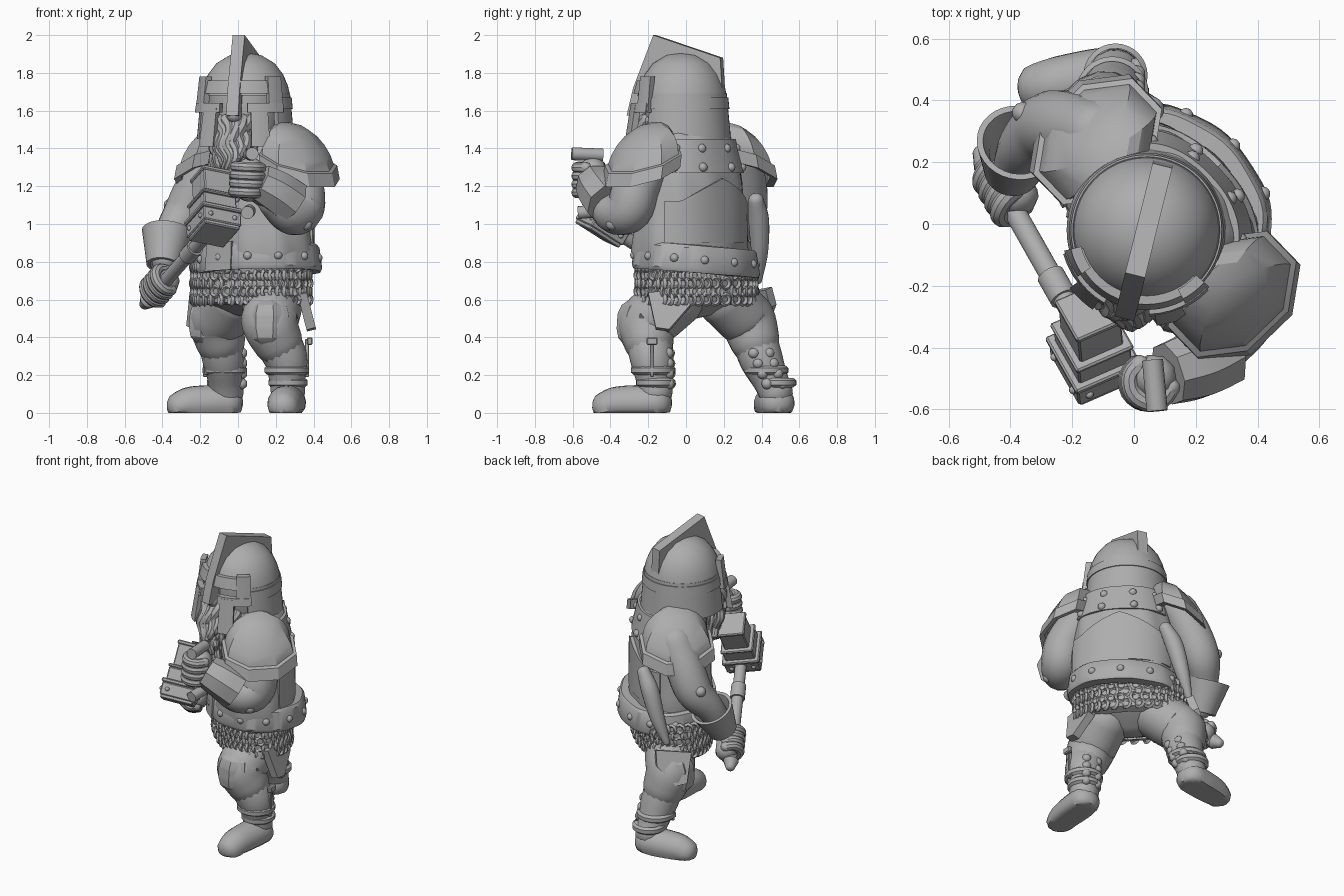
import bpy, bmesh, math
from mathutils import Vector, Matrix

if "Cube" in bpy.data.objects:
    bpy.data.objects.remove(bpy.data.objects["Cube"])
TAU = 2 * math.pi
V = Vector
stone = bpy.data.materials.new("plain grey")
stone.use_nodes = True
GREY = (0.42, 0.42, 0.42, 1)
stone.diffuse_color = GREY
stone.node_tree.nodes["Principled BSDF"].inputs["Base Color"].default_value = GREY


def frame(x, y, z, turn):
    return Matrix.Translation((x, y, z)) @ Matrix.Rotation(math.radians(turn), 4, 'Z')


def finish(name, bm, M=Matrix(), angle=35):
    bmesh.ops.remove_doubles(bm, verts=bm.verts, dist=0.0002)
    bmesh.ops.transform(bm, matrix=M, verts=bm.verts)
    bmesh.ops.recalc_face_normals(bm, faces=bm.faces)
    me = bpy.data.meshes.new(name)
    bm.to_mesh(me)
    bm.free()
    me.materials.append(stone)
    me.shade_smooth()
    me.set_sharp_from_angle(angle=math.radians(angle))
    bpy.context.collection.objects.link(bpy.data.objects.new(name, me))


def bridge(bm, rings, wrap=True):
    n = len(rings[0])
    for a, b in zip(rings, rings[1:]):
        for i in range(n if wrap else n - 1):
            j = (i + 1) % n
            bm.faces.new((a[i], a[j], b[j], b[i]))


def add_tube(bm, pts, seg=16, sub=5, soft=True):
    # Smooth loft through (x, y, z, radius) points, with rounded ends
    p = [V(q) for q in pts]
    p = [2 * p[0] - p[1]] + p + [2 * p[-1] - p[-2]]
    path = []
    for a, b, c, d in zip(p, p[1:], p[2:], p[3:]):
        for k in range(sub):
            t = k / sub
            path.append(0.5 * (2 * b + (c - a) * t + (2 * a - 5 * b + 4 * c - d) * t * t
                               + (3 * b - a - 3 * c + d) * t ** 3))
    path.append(p[-2])
    if soft:
        for end in (0, -1):
            e, nxt = path[end], path[1 if end == 0 else -2]
            out = (e.xyz - nxt.xyz).normalized()
            for ang in (0.5, 0.95, 1.35):
                c = e.xyz + out * e.w * math.sin(ang) * 0.8
                q = V((c.x, c.y, c.z, e.w * math.cos(ang)))
                path.insert(0, q) if end == 0 else path.append(q)
    ref = V((0.31, 0.52, 0.79))
    rings = []
    for i, q in enumerate(path):
        t = (path[min(i + 1, len(path) - 1)].xyz - path[max(i - 1, 0)].xyz).normalized()
        ref = (ref - t * ref.dot(t)).normalized()
        side = t.cross(ref)
        ring = []
        for k in range(seg):
            co = q.xyz + q.w * (ref * math.cos(TAU * k / seg) + side * math.sin(TAU * k / seg))
            co.z = max(co.z, 0)
            ring.append(bm.verts.new(co))
        rings.append(ring)
    bridge(bm, rings)
    bm.faces.new(rings[0])
    bm.faces.new(rings[-1])


def tube(name, *paths, angle=35, **kw):
    bm = bmesh.new()
    for pts in paths:
        add_tube(bm, pts, **kw)
    finish(name, bm, angle=angle)


def oval(depth=1, power=2, ripple=0, tilt=0, peak=0):
    # Cross-section rule: flattened, squared, rippled, tilted or peaked at the back
    def place(r, z, a):
        s, c = math.sin(a), math.cos(a)
        r *= 1 + ripple * math.sin(9 * a + 5 * z)
        if peak and z > 1:
            z += peak * max(0, 1 - abs(a - math.pi) / 0.8)
        return (r * math.copysign(abs(s) ** (2 / power), s),
                -r * depth * math.copysign(abs(c) ** (2 / power), c), z + tilt * math.sin(a + 0.6))
    return place


def lathe(name, prof, M, seg=48, a0=0, a1=360, closed=False, place=oval(), angle=35):
    # Angle 0 faces the front, positive angles turn towards +x
    bm = bmesh.new()
    full = a1 - a0 >= 360
    rings = []
    for i in range(seg if full else seg + 1):
        a = math.radians(a0 + (a1 - a0) * i / seg)
        rings.append([bm.verts.new(place(r, z, a)) for r, z in prof])
    if not full and closed:
        bm.faces.new(rings[0])
        bm.faces.new(rings[-1])
    bridge(bm, rings + [rings[0]] if full else rings, closed)
    finish(name, bm, M, angle)


def shell(r0, z0, r1, z1, t=0.03):
    return [(r0, z0), (r1, z1), (r1 - t, z1), (r0 - t, z0)]


def prism(name, outline, thick, M):
    bm = bmesh.new()
    ends = [[bm.verts.new((s * thick / 2, y, z)) for y, z in outline] for s in (-1, 1)]
    bridge(bm, ends)
    for end in ends:
        bm.faces.new(end)
    finish(name, bm, M, 20)


def box(name, size, M, bevel=0.006):
    bm = bmesh.new()
    bmesh.ops.create_cube(bm, size=1, matrix=Matrix.Diagonal((*size, 1)))
    bmesh.ops.bevel(bm, geom=bm.edges[:], offset=bevel, segments=1, affect='EDGES')
    finish(name, bm, M, 20)


def blobs(name, spots, r):
    bm = bmesh.new()
    for s in spots:
        bmesh.ops.create_icosphere(bm, subdivisions=2, radius=r, matrix=Matrix.Translation(s))
    finish(name, bm)


body = frame(0.1, 0.02, 0, -46)
trunk = frame(0.11, 0.05, 0, -46)
waist = frame(0.07, 0.055, 0, -46)
head = frame(0.04, -0.02, 0, -14)

# Torso with soft cloth folds, back plates and rivets
chest = oval(0.77, 2.2)
lathe("torso", [(0, 0.72), (0.3, 0.74), (0.335, 0.86), (0.32, 0.95), (0.315, 1.1), (0.305, 1.22),
                (0.285, 1.33), (0.25, 1.44), (0.17, 1.52), (0, 1.54)], body, 72,
      place=oval(0.77, 2.2, 0.018), angle=60)
lathe("back_plate", shell(0.333, 0.9, 0.33, 1.12), body, 24, 115, 245, True, oval(0.77, 2.2, peak=0.12))
lathe("upper_back_plate", shell(0.31, 1.27, 0.262, 1.45), body, 24, 118, 242, True, chest)
blobs("back_rivets", [body @ V(chest(0.298 - 0.33 * (z - 1.3), z, math.radians(d)))
                      for z in (1.3, 1.4) for d in (125, 160, 195, 230)], 0.025)

# Belt, buckle and mail skirt
girdle = oval(0.84, 2.1, 0.01, 0.025)
lathe("belt", [(0.28, 0.74), (0.35, 0.74), (0.36, 0.76), (0.343, 0.87), (0.328, 0.885), (0.27, 0.89)],
      trunk, 72, closed=True, place=girdle)
blobs("belt_studs", [trunk @ V(girdle(0.345, 0.81, math.radians(d))) for d in range(0, 360, 30)], 0.024)
lathe("buckle", shell(0.37, 0.74, 0.356, 0.89), trunk, 6, -14, 14, True, girdle)
kilt = oval(0.65, 2.5)
lathe("skirt", [(0.26, 0.57), (0.335, 0.585), (0.345, 0.68), (0.34, 0.79)], waist, 64, place=kilt)
lathe("hips", [(0, 0.5), (0.1, 0.52), (0.26, 0.58), (0.31, 0.68), (0, 0.72)], waist, 32, place=kilt)
bm = bmesh.new()
for row in range(5):
    for k in range(40):
        a = TAU * (k + 0.5 * (row % 2)) / 40
        M = waist @ Matrix.Translation(kilt(0.342, 0.6 + 0.043 * row, a)) \
            @ Matrix.Rotation(a + (0.45 if row % 2 else -0.45), 4, 'Z')
        rings = []
        for i in range(8):
            u = TAU * i / 8
            rings.append([bm.verts.new(M @ V(((0.024 + 0.012 * math.cos(w)) * math.cos(u),
                         0.014 * math.sin(w), (0.027 + 0.012 * math.cos(w)) * math.sin(u))))
                         for w in (0, TAU / 4, TAU / 2, TAU * 0.75)])
        bridge(bm, rings + [rings[0]])
finish("mail_links", bm, angle=70)

# Shoulder guards: panelled domes leaning towards the neck, with a raised rim
for side, label in ((1, "left"), (-1, "right")):
    lean = Matrix.Identity(4)
    lean[0][2] = -0.7 * side
    M = body @ Matrix.Translation((side * 0.34, -0.015 * side, 1.285)) @ Matrix.Rotation(side * 0.4, 4, 'Y') \
        @ lean @ Matrix.Diagonal((0.86, 1.06, 1, 1)) @ Matrix.Rotation(TAU / 16, 4, 'Z')
    lathe(label + "_shoulder_guard", [(0.2, 0.01), (0.207, 0.05), (0.195, 0.09), (0.17, 0.13), (0.133, 0.165),
                                      (0.085, 0.19), (0, 0.203)], M, 8, angle=26)
    lathe(label + "_shoulder_rim", [(0.19, -0.01), (0.23, -0.015), (0.227, 0.045), (0.2, 0.05)], M, 8,
          closed=True, angle=20)

# Helmet: dome, neck guard, brow, cheek plates and crest
lathe("helmet_dome", [(0.236, 1.68), (0.225, 1.73), (0.2, 1.79), (0.155, 1.85), (0.085, 1.893), (0, 1.908)], head)
lathe("neck_guard", shell(0.258, 1.45, 0.236, 1.69), head, 40, 58, 302, True)
lathe("helmet_band", shell(0.25, 1.61, 0.244, 1.67), head, 40, 55, 305, True)
lathe("brow_band", shell(0.258, 1.69, 0.24, 1.76, 0.04), head, 24, -60, 60, True)
for s, label in ((1, "left"), (-1, "right")):
    for part, r0, z0, r1, z1, d0, d1 in (("cheek_plate", 0.31, 1.41, 0.275, 1.63, 20, 39),
                                         ("eye_frame", 0.28, 1.59, 0.272, 1.64, 16, 60),
                                         ("temple_plate", 0.274, 1.59, 0.252, 1.78, 42, 62)):
        lathe(f"{label}_{part}", shell(r0, z0, r1, z1, 0.035), head, 6, *sorted((s * d0, s * d1)), True)
prism("crest", [(-0.15, 2.0), (0.215, 1.88), (0.235, 1.56), (0.18, 1.6), (-0.2, 1.69), (-0.235, 1.57),
                (-0.295, 1.575), (-0.26, 1.72)], 0.066, head)

# Face and beard
lathe("face", [(0, 1.42), (0.17, 1.46), (0.2, 1.6), (0.19, 1.7), (0, 1.75)], head, 32)
tube("nose", [(-0.01, -0.2, 1.66, 0.025), (-0.02, -0.25, 1.57, 0.04)])
locks = []
for layer in range(2):
    for i in range(-4, 5):
        pts = []
        for k in range(9):
            t = k / 8
            spread = 0.034 * i * (1 - 0.45 * t)
            pts.append((-0.02 + spread + 0.014 * math.sin(k * 1.7 + i),
                        -0.2 - 0.09 * math.sin(t * 2.3) + 0.006 * i * i - 0.025 * layer + 0.01 * math.cos(k * 1.9 + i),
                        1.55 - t * (0.42 - 0.02 * abs(i) - 0.1 * layer), 0.036 - 0.016 * t))
        locks.append(pts)
tube("beard", *locks, seg=8, sub=2)

# Arms
tube("left_arm", [(0.28, -0.17, 1.36, 0.11), (0.33, -0.26, 1.2, 0.125), (0.33, -0.3, 1.08, 0.125),
                  (0.27, -0.38, 1.06, 0.11), (0.18, -0.45, 1.13, 0.085)])
tube("left_gauntlet", [(0.28, -0.41, 1.11, 0.125), (0.2, -0.455, 1.17, 0.118), (0.11, -0.485, 1.22, 0.105)],
     seg=8, soft=False, angle=25)
tube("right_arm", [(-0.12, 0.29, 1.36, 0.11), (-0.21, 0.31, 1.2, 0.12), (-0.28, 0.31, 1.06, 0.115),
                   (-0.35, 0.25, 0.95, 0.09), (-0.39, 0.17, 0.8, 0.07)])
cuff = Matrix.Translation((-0.395, 0.17, 0.78)) @ V((0.02, 0.09, 0.17)).to_track_quat('Z', 'Y').to_matrix().to_4x4()
lathe("right_cuff", [(0.07, 0), (0.09, 0.0), (0.11, 0.09), (0.135, 0.2), (0.115, 0.2), (0.085, 0.12)],
      cuff, 32, closed=True)
blobs("elbow_studs", [(0.4, -0.35, 1.06), (0.36, -0.39, 1.0), (0.41, -0.26, 1.12), (-0.36, 0.36, 1.1)], 0.035)

# Hammer: shaft, stepped head, pommel
shaft = V((0.43, -0.76, 0.485)).normalized()
axis = V((-0.05, 0.5, 0.83))
axis = (axis - shaft * axis.dot(shaft)).normalized()
wide = shaft.cross(axis)
ham = Matrix((wide, shaft, axis)).transposed().to_4x4()
ham.translation = (-0.125, -0.472, 0.94)
grip = V((-0.485, 0.215, 0.585))
tube("hammer_shaft", [(*grip, 0.036), (*(grip + shaft * 0.76), 0.036)], soft=False)
tube("hammer_pommel", [(*(grip - shaft * 0.02), 0.03), (*(grip + shaft * 0.025), 0.048)])
tube("shaft_collar", [(*(grip + shaft * 0.5), 0.046), (*(grip + shaft * 0.6), 0.046)], soft=False)
for name, w, z0, z1 in (("face", 0.205, 0, 0.03), ("rim", 0.22, 0.02, 0.1), ("lip", 0.235, 0.1, 0.125),
                        ("block", 0.19, 0.12, 0.2), ("block_lip", 0.205, 0.2, 0.22),
                        ("neck", 0.155, 0.21, 0.36), ("cap", 0.17, 0.35, 0.375)):
    box("hammer_" + name, (w, w, z1 - z0), ham @ Matrix.Translation((0, 0, (z0 + z1) / 2)))
blobs("hammer_rivets", [ham @ V(c) for x in (-0.07, 0.07) for s in (-0.109, 0.109)
                        for c in ((x, s, 0.06), (s, x, 0.06))], 0.014)

# Fists: a palm with four curled fingers around a grip
def fist(name, c, along, out, r):
    up = along.cross(out).normalized()
    paths = [[(*(c - along * 0.06 - out * 0.02), r * 1.05), (*(c + along * 0.06 - out * 0.02), r * 1.05)]]
    for k in range(4):
        o = c + along * (0.044 * (k - 1.5))
        paths.append([(*(o + (out * math.cos(a) + up * math.sin(a)) * r), 0.03)
                      for a in (-2, -1.2, -0.4, 0.4, 1.2, 2)])
    tube(name, *paths, seg=10, sub=3)

fist("right_fist", grip + shaft * 0.14 + V((0.01, 0.01, 0.02)), shaft, V((-0.75, -0.65, 0.1)).normalized(), 0.065)
fist("left_fist", V((0.05, -0.51, 1.235)), V((0.08, 0, 1)).normalized(), V((-0.6, -0.8, 0)), 0.068)
tube("held_rod", [(0.075, -0.605, 1.372, 0.034), (0.06, -0.44, 1.365, 0.034)], soft=False)
tube("held_rod_tip", [(0.05, -0.57, 1.06, 0.034), (0.06, -0.46, 1.07, 0.034)], soft=False)

# Legs, knees, greaves and boots
legs = {"left": ((0.19, -0.05, 0.62), (0.17, -0.21, 0.47), (0.255, -0.18, 0.28), (0.265, -0.16, 0.1), (0.24, -0.43, 0.03)),
        "right": ((-0.02, 0.2, 0.62), (-0.11, 0.33, 0.48), (-0.075, 0.4, 0.28), (-0.06, 0.48, 0.1), (-0.31, 0.44, 0.03))}
for side, pts in legs.items():
    hip, knee, shin, ankle, toe = map(V, pts)
    ahead = ((toe - ankle) * V((1, 1, 0))).normalized()
    tube(side + "_trouser", [(*hip, 0.16), (*hip.lerp(knee, 0.6), 0.155), (*knee, 0.15), (*knee.lerp(shin, 0.55), 0.132)])
    tube(side + "_greave", [(*knee.lerp(shin, 0.45), 0.12), (*shin, 0.115), (*shin.lerp(ankle, 0.6), 0.095),
                            (*ankle, 0.09)], angle=50)
    tube(side + "_knee_pad", [(*(knee + ahead * 0.03 + V((0, 0, 0.04))), 0.125),
                              (*(knee + ahead * 0.04 - V((0, 0, 0.04))), 0.12)], seg=8, angle=25)
    tube(side + "_boot", [(*(ankle - ahead * 0.01 - V((0, 0, 0.045))), 0.095),
                          (*(ankle + ahead * 0.08 - V((0, 0, 0.05))), 0.098),
                          (*ankle.lerp(toe, 0.75), 0.092), (*toe, 0.082)], angle=50)
    for k, (c, r) in enumerate(((ankle + V((0, 0, 0.06)), 0.088), (shin.lerp(ankle, 0.3), 0.102))):
        lathe(f"{side}_leg_strap_{k}", [(r, -0.025), (r + 0.016, -0.012), (r + 0.016, 0.012), (r, 0.025)],
              Matrix.Translation(c), 32, closed=True)
    blobs(side + "_leg_studs", [shin.lerp(ankle, t) - ahead * (0.09 - 0.015 * t)
                                + ahead.cross(V((0, 0, 1))) * s * 0.04
                                for t in (-0.2, 0.1, 0.4, 0.7) for s in (-1, 1)], 0.03)
    out = V((1, 0, 0)) if side == "left" else V((-0.9, -0.1, 0))
    for z, t in ((0.1, -0.5), (-0.06, 0.35)):
        box(f"{side}_greave_buckle_{t}", (0.03, 0.06, 0.04), Matrix.Translation(shin + out * (0.11 - 0.03 * t) + V((0, 0, z))))
    box(side + "_greave_strip", (0.02, 0.016, 0.2), Matrix.Translation(shin + out * 0.11 + V((0, 0, 0.01))), 0.003)

# Hip flaps, hanging outwards, and scabbard
flap = [(-0.12, -0.02), (0.1, 0.01), (0.1, -0.09), (-0.01, -0.22), (-0.08, -0.21)]
prism("left_hip_flap", flap, 0.05, frame(0.335, -0.08, 0.65, 0) @ Matrix.Rotation(-0.25, 4, 'Y'))
prism("right_hip_flap", flap, 0.05, frame(-0.15, 0.37, 0.65, -45) @ Matrix.Rotation(0.35, 4, 'Y'))
tube("scabbard", [(0.06, 0.37, 1.13, 0.04), (0, 0.385, 1.02, 0.055), (-0.06, 0.39, 0.85, 0.045), (-0.12, 0.38, 0.7, 0.022)])
